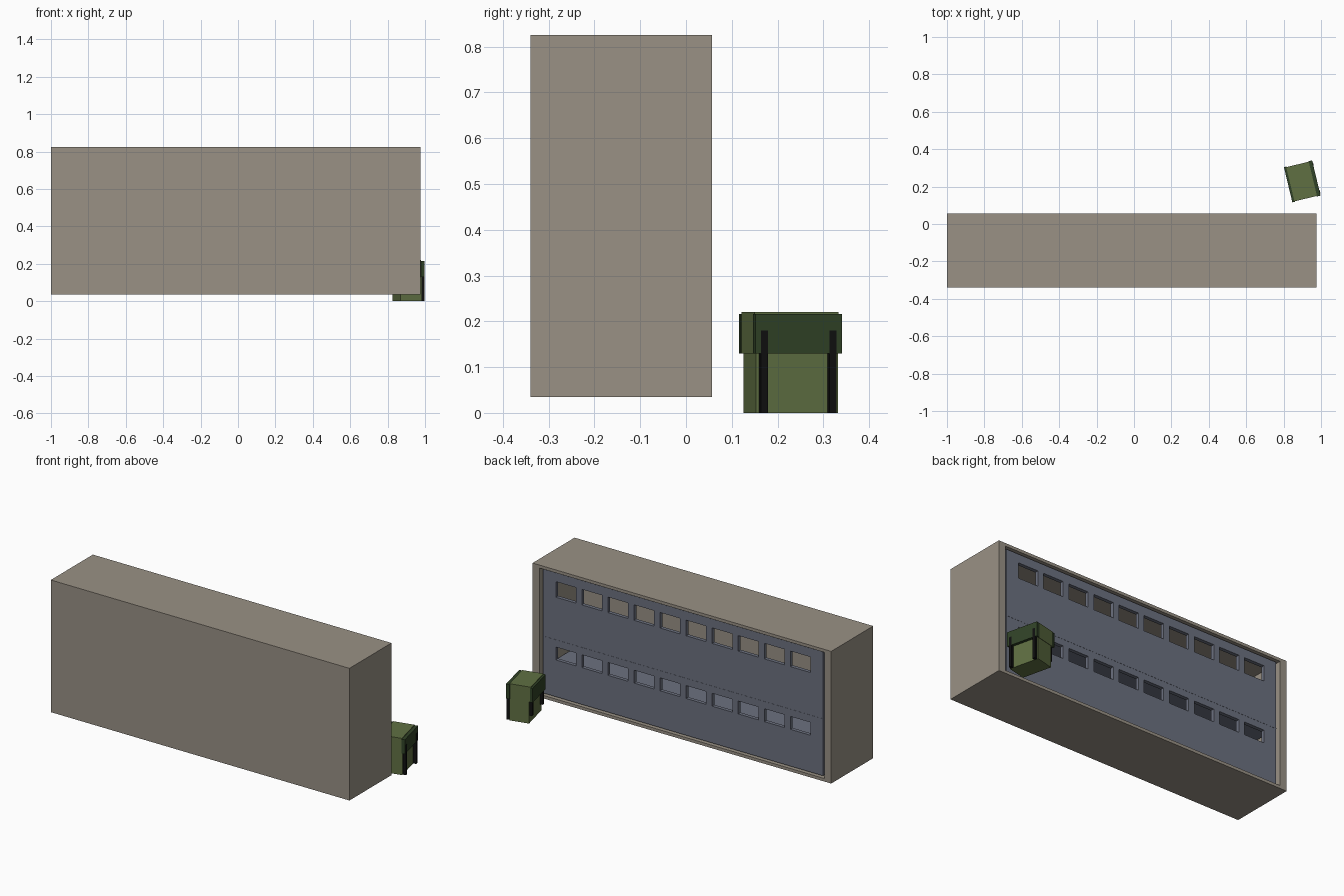
import bpy, bmesh
from math import radians
from mathutils import Matrix

if "Cube" in bpy.data.objects:
    bpy.data.objects.remove(bpy.data.objects["Cube"])


def material(name, rgb):
    m = bpy.data.materials.new(name)
    m.diffuse_color = (*rgb, 1)
    m.use_nodes = True
    m.node_tree.nodes["Principled BSDF"].inputs["Base Color"].default_value = m.diffuse_color
    return m


STONE = material("stone", (0.32, 0.285, 0.235))
SLATE = material("slate", (0.15, 0.165, 0.215))
GREEN = material("canvas_green", (0.115, 0.16, 0.055))
DARK = material("dark_green", (0.03, 0.055, 0.02))
BLACK = material("strap_black", (0.005, 0.005, 0.005))


def finish(name, bm, mat, matrix=None):
    bmesh.ops.recalc_face_normals(bm, faces=bm.faces)
    me = bpy.data.meshes.new(name)
    bm.to_mesh(me)
    bm.free()
    ob = bpy.data.objects.new(name, me)
    bpy.context.collection.objects.link(ob)
    me.materials.append(mat)
    if matrix:
        ob.matrix_world = matrix
    return ob


def box_matrix(x, y, z):
    mid = [(a + b) / 2 for a, b in (x, y, z)]
    return Matrix.Translation(mid) @ Matrix.Diagonal((x[1] - x[0], y[1] - y[0], z[1] - z[0], 1))


def box(name, x, y, z, mat, matrix=None):
    bm = bmesh.new()
    bmesh.ops.create_cube(bm, size=1, matrix=box_matrix(x, y, z))
    return finish(name, bm, mat, matrix)


# Building shell: a box hollowed out from its +y side
bm = bmesh.new()
bmesh.ops.create_cube(bm, size=1)
bm.faces.ensure_lookup_table()
face = max(bm.faces, key=lambda f: f.calc_center_median().y)
bmesh.ops.inset_region(bm, faces=[face], thickness=0.032)
ext = bmesh.ops.extrude_discrete_faces(bm, faces=[face])
bmesh.ops.translate(bm, verts=ext["faces"][0].verts, vec=(0, -0.968, 0))
bmesh.ops.transform(bm, matrix=box_matrix((-1, 0.975), (-0.34, 0.057), (0.035, 0.825)), verts=bm.verts)
finish("building_shell", bm, STONE)

# Recessed window wall: a grid of cells with the window cells left open
CX, PITCH, WIN = -0.0125, 0.1724, 0.133
xs = [-0.938]
for i in range(10):
    c = CX + (i - 4.5) * PITCH
    xs += [c - WIN / 2, c + WIN / 2]
xs.append(0.913)
zs = [0.06, 0.28, 0.357, 0.655, 0.748, 0.80]
WALL_Y = 0.045
bm = bmesh.new()
grid = [[bm.verts.new((x, WALL_Y, z)) for z in zs] for x in xs]
for i in range(len(xs) - 1):
    for j in range(len(zs) - 1):
        if not (i % 2 and j % 2):
            bm.faces.new((grid[i][j], grid[i][j + 1], grid[i + 1][j + 1], grid[i + 1][j]))
wall = finish("window_wall", bm, SLATE)
if wall.data.polygons[0].normal.y < 0:
    wall.data.flip_normals()
mod = wall.modifiers.new("thickness", "SOLIDIFY")
mod.thickness = 0.022
mod.offset = -1

# Interior floors
box("upper_floor", (-0.938, 0.913), (-0.328, WALL_Y + 0.001), (0.396, 0.401), SLATE)
box("lower_floor", (-0.938, 0.913), (-0.328, 0.024), (0.205, 0.215), SLATE)

# Backpack, turned slightly about z
BAG = Matrix.Translation((0.9, 0.228, 0)) @ Matrix.Rotation(radians(13.5), 4, "Z")
box("bag_body", (-0.055, 0.06), (-0.092, 0.092), (0, 0.2), GREEN, BAG)
box("bag_lid", (-0.066, 0.058), (-0.094, 0.094), (0.13, 0.22), GREEN, BAG)
box("bag_outer_flap", (0.056, 0.077), (-0.097, 0.097), (0.13, 0.216), DARK, BAG)
box("bag_inner_flap", (-0.078, -0.064), (-0.097, 0.097), (0.13, 0.216), DARK, BAG)
for side, s in (("left", -1), ("right", 1)):
    v = s * 0.077
    box(f"bag_long_strap_{side}", (0.058, 0.079), (v - 0.008, v + 0.008), (0, 0.18), BLACK, BAG)
    box(f"bag_short_strap_{side}", (-0.072, -0.053), (v - 0.008, v + 0.008), (0.045, 0.132), BLACK, BAG)
